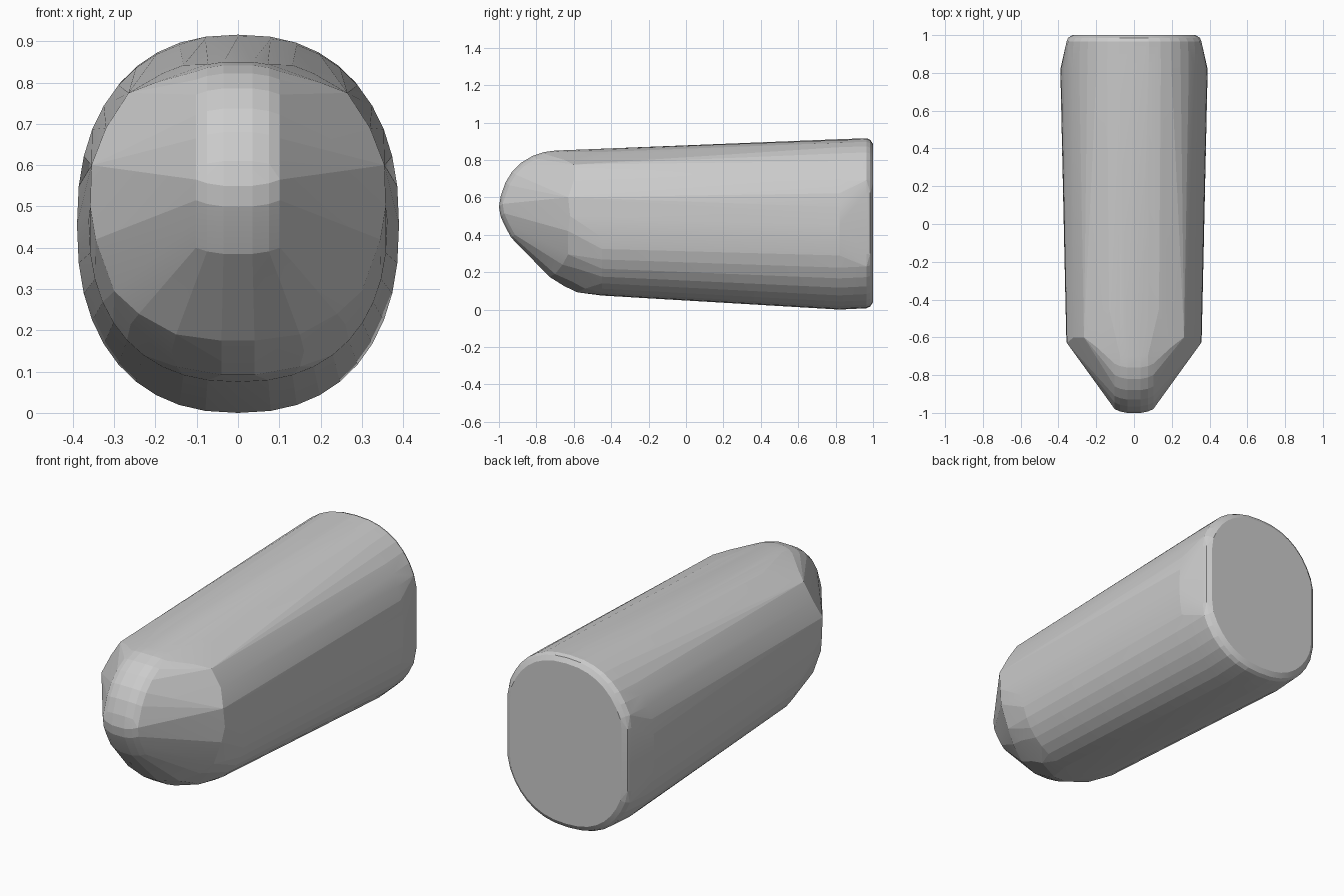
import bpy, bmesh
from math import cos, sin, tau

if "Cube" in bpy.data.objects:
    bpy.data.objects.remove(bpy.data.objects["Cube"])


def ring(y, half_width, z0, z1, clamp=None, n=40, power=2.33):
    """Rounded-rectangle cross-section, optionally with flattened sides."""
    pts = []
    zc, hh = (z0 + z1) / 2, (z1 - z0) / 2
    for i in range(n):
        c, s = cos(tau * i / n), sin(tau * i / n)
        x = half_width * abs(c) ** (2 / power) * (1 if c >= 0 else -1)
        z = zc + hh * abs(s) ** (2 / power) * (1 if s >= 0 else -1)
        if clamp:
            x = max(-clamp, min(clamp, x))
        pts.append((x, y, z))
    return pts


def mirrored(pts):
    return [(s * x, y, z) for x, y, z in pts for s in (1, -1)]


points = []

# tapered main body and rounded back end
points += ring(-0.45, 0.362, 0.075, 0.859)
points += ring(0.82, 0.39, 0.0, 0.911)
points += ring(0.965, 0.385, 0.007, 0.916, clamp=0.357)
points += ring(0.985, 0.37, 0.016, 0.908, clamp=0.35)
points += ring(1.0, 0.35, 0.04, 0.885, clamp=0.325)

# shoulders where the body meets the nose
points += mirrored([(0.355, -0.63, 0.60), (0.358, -0.62, 0.50),
                    (0.345, -0.63, 0.42), (0.30, -0.63, 0.295),
                    (0.32, -0.60, 0.69), (0.265, -0.60, 0.775),
                    (0.20, -0.65, 0.80)])

# narrow nose strip: centre ridge (y, z) with a pair of side edges
nose = [(-0.70, 0.850), (-0.76, 0.842), (-0.82, 0.822), (-0.88, 0.786),
        (-0.93, 0.737), (-0.965, 0.68), (-0.99, 0.61), (-1.0, 0.55),
        (-0.992, 0.50), (-0.97, 0.45), (-0.935, 0.385), (-0.91, 0.36)]
for y, z in nose:
    points += mirrored([(0.035, y, z),
                        (0.075, y + 0.008, z - 0.006 * (1 if z > 0.55 else -1)),
                        (0.102, y + 0.02, z - 0.015 * (1 if z > 0.55 else -1))])

# rounded chin
points += mirrored([(0.04, -0.73, 0.175), (0.15, -0.70, 0.19), (0.24, -0.66, 0.24),
                    (0.04, -0.65, 0.125), (0.16, -0.61, 0.15), (0.26, -0.57, 0.215),
                    (0.04, -0.58, 0.092), (0.15, -0.54, 0.112)])

# wrap everything in one faceted shell
bm = bmesh.new()
for p in points:
    bm.verts.new(p)
bmesh.ops.remove_doubles(bm, verts=bm.verts, dist=0.001)
bmesh.ops.convex_hull(bm, input=bm.verts)
loose = [v for v in bm.verts if not v.link_faces]
bmesh.ops.delete(bm, geom=loose, context='VERTS')
bmesh.ops.dissolve_limit(bm, angle_limit=0.01, verts=bm.verts, edges=bm.edges)
bmesh.ops.recalc_face_normals(bm, faces=bm.faces)

mesh = bpy.data.meshes.new("rounded_body")
bm.to_mesh(mesh)
bm.free()
body = bpy.data.objects.new("rounded_body", mesh)
bpy.context.collection.objects.link(body)

# soften the shallow facets, keep stronger edges
bpy.context.view_layer.objects.active = body
body.select_set(True)
bpy.ops.object.shade_smooth_by_angle(angle=0.12)
